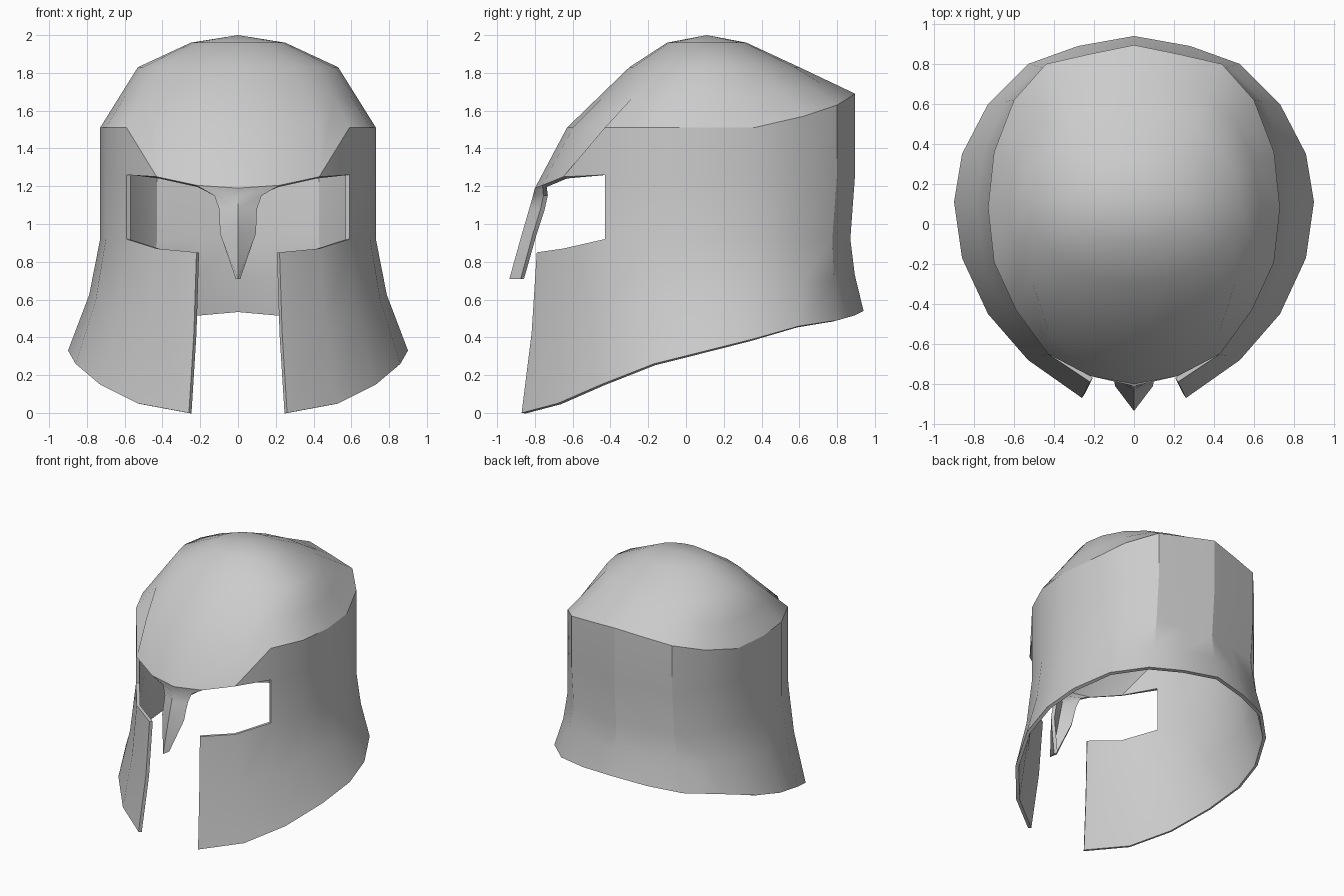
import bpy, bmesh, math
from mathutils import Vector

cube = bpy.data.objects.get("Cube")
if cube:
    bpy.data.objects.remove(cube, do_unlink=True)

steel = bpy.data.materials.new("pale steel")
steel.use_nodes = True
colour = (0.6, 0.6, 0.6, 1)
steel.diffuse_color = colour
steel.node_tree.nodes["Principled BSDF"].inputs["Base Color"].default_value = colour

# Half outlines, from the front centre round to the back centre
LAST = 10
top_edge = [(0, -.8, 1.19), (.22, -.76, 1.205), (.43, -.65, 1.25), (.59, -.43, 1.51),
            (.7, -.19, 1.51), (.73, .08, 1.51), (.7, .36, 1.51), (.6, .62, 1.57),
            (.44, .8, 1.63), (.22, .85, 1.66), (0, .895, 1.69)]
flared_rim = [(.26, -.87, 0), (.53, -.68, .05), (.73, -.45, .15), (.86, -.17, .26),
              (.9, .11, .33), (.86, .35, .39), (.73, .6, .46), (.53, .8, .49),
              (.28, .89, .515), (0, .94, .54)]
forehead = [(0, -.63, 1.51), (.23, -.6, 1.51), (.43, -.53, 1.51)]
slit_floor = {1: .85, 2: .87}

bm = bmesh.new()


def ring(points):
    """Add one vertex per column; points maps a column to a position."""
    return {i: bm.verts.new(p) for i, p in points.items()}


def bridge(lower, upper, columns):
    """Join two rings with quads over the given columns."""
    return [bm.faces.new((lower[i], lower[i + 1], upper[i + 1], upper[i])) for i in columns]


def ellipse(width, front, back, z):
    """Half ellipse around the crown axis."""
    points = {}
    for i in range(LAST + 1):
        a = math.pi * i / LAST
        depth = front if i < LAST / 2 else back
        points[i] = (width * math.sin(a), .1 - depth * math.cos(a), z)
    return points


# Cheek and neck guard
wall = {}
for i in range(1, LAST + 1):
    x, y, _ = top_edge[i]
    tuck = .025 if i >= 8 else 0
    wall[i] = Vector((x, y - tuck, slit_floor.get(i, .92)))
wall[1].y = -.79
rim = {i: Vector(flared_rim[i - 1]) for i in wall}
flare = {}
for i in wall:
    flare[i] = wall[i].lerp(rim[i], .34)
    flare[i].z = (wall[i].z + rim[i].z) / 2
rim_ring, flare_ring, wall_ring = ring(rim), ring(flare), ring(wall)
bridge(rim_ring, flare_ring, range(1, LAST))
bridge(flare_ring, wall_ring, range(1, LAST))

# Side and back wall beside the eye slit
edge_ring = ring(dict(enumerate(top_edge)))
brow_ring = ring({i: (top_edge[i][0], top_edge[i][1], 1.26) for i in range(3, LAST + 1)})
bridge(wall_ring, brow_ring, range(3, LAST))
bridge(brow_ring, edge_ring, range(3, LAST))
bm.faces.new((edge_ring[2], brow_ring[3], edge_ring[3]))

# Dome
shoulder = ellipse(.53, .4, .5, 1.83)
middle = {i: Vector(top_edge[i]).lerp(Vector(shoulder[i]), .5) for i in range(LAST + 1)}
middle.update(enumerate(forehead))
rings = [edge_ring, ring(middle), ring(shoulder), ring(ellipse(.25, .2, .22, 1.96))]
for lower, upper in zip(rings, rings[1:]):
    bridge(lower, upper, range(LAST))
apex = bm.verts.new((0, .11, 2))
for i in range(LAST):
    bm.faces.new((rings[-1][i], rings[-1][i + 1], apex))

# Nose guard: height, half width, ridge y, side y
upper = edge_ring
for z, w, ridge, side in [(1.15, .125, -.81, -.755), (1.08, .1, -.83, -.77),
                          (.95, .095, -.868, -.81), (.71, .012, -.935, -.875)]:
    lower = ring({0: (0, ridge, z), 1: (w, side, z)})
    bridge(lower, upper, [0])
    upper = lower

# Creases down the back and along the crown edge
crease = [(r[i], s[i]) for i in (8, LAST)
          for r, s in ((flare_ring, wall_ring), (wall_ring, brow_ring), (brow_ring, edge_ring))]
crease += [(edge_ring[i], edge_ring[i + 1]) for i in range(2, LAST)]
for a, b in crease:
    bm.edges.get((a, b)).smooth = False
bm.normal_update()
for face in bm.faces:
    face.smooth = True

mesh = bpy.data.meshes.new("helmet_shell")
bm.to_mesh(mesh)
bm.free()
mesh.materials.append(steel)
helmet = bpy.data.objects.new("helmet_shell", mesh)
bpy.context.collection.objects.link(helmet)

# Mirror the half, then give the metal thickness inwards
mirror = helmet.modifiers.new("mirror", 'MIRROR')
mirror.merge_threshold = .001
solid = helmet.modifiers.new("thickness", 'SOLIDIFY')
solid.thickness = .025
solid.offset = -1
bpy.ops.object.select_all(action='DESELECT')
helmet.select_set(True)
bpy.context.view_layer.objects.active = helmet
for name in ("mirror", "thickness"):
    bpy.ops.object.modifier_apply(modifier=name)
bpy.ops.object.shade_smooth_by_angle(angle=math.radians(32), keep_sharp_edges=True)
